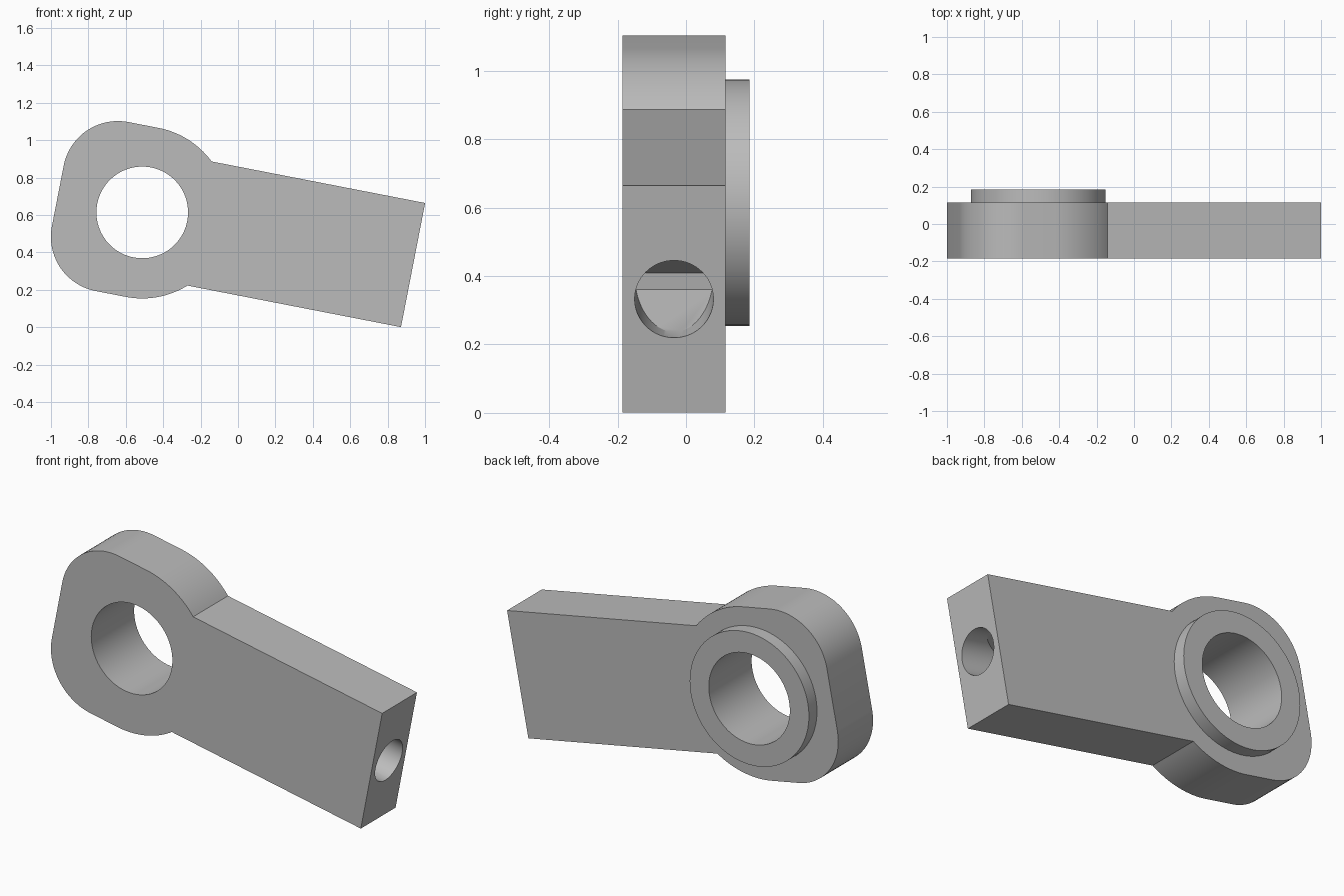
import bpy, bmesh, math
from mathutils import Vector, Matrix

cube = bpy.data.objects.get("Cube")
if cube:
    bpy.data.objects.remove(cube, do_unlink=True)

PIVOT = Vector((-0.512, 0, 0.614))   # centre of the bore
TILT = math.radians(11)
FRONT, BACK, COLLAR_BACK = -0.185, 0.115, 0.185
HEAD, FILLET, ARM, END = 0.46, 0.295, 0.338, 1.475
BORE_R, COLLAR_R, HOLE_R, HOLE_Y = 0.245, 0.36, 0.115, -0.035

grey = bpy.data.materials.new("plain grey")
grey.diffuse_color = (0.5, 0.5, 0.5, 1)
grey.use_nodes = True
grey.node_tree.nodes["Principled BSDF"].inputs["Base Color"].default_value = (0.5, 0.5, 0.5, 1)


def make_object(name, bm, cutter=False):
    bmesh.ops.recalc_face_normals(bm, faces=bm.faces)
    mesh = bpy.data.meshes.new(name)
    bm.to_mesh(mesh)
    bm.free()
    mesh.materials.append(grey)
    obj = bpy.data.objects.new(name, mesh)
    bpy.context.collection.objects.link(obj)
    obj.location = PIVOT
    obj.rotation_euler.y = TILT
    obj.hide_render = cutter
    return obj


def cylinder(radius, start, end, axis, centre=(0, 0, 0)):
    bm = bmesh.new()
    bmesh.ops.create_cone(bm, cap_ends=True, segments=96, radius1=radius,
                          radius2=radius, depth=end - start)
    turn = Matrix.Rotation(math.pi / 2, 4, "X" if axis == "Y" else "Y")
    shift = Vector(centre)
    shift["XYZ".index(axis)] = (start + end) / 2
    bmesh.ops.transform(bm, matrix=Matrix.Translation(shift) @ turn, verts=bm.verts)
    return bm


def arc(cx, cz, radius, a0, a1, steps=20):
    return [(cx + radius * math.cos(a), cz + radius * math.sin(a))
            for a in (a0 + (a1 - a0) * i / steps for i in range(steps + 1))]


def cut(obj, cutters):
    for cutter in cutters:
        mod = obj.modifiers.new("cut", "BOOLEAN")
        mod.operation, mod.solver, mod.object = "DIFFERENCE", "EXACT", cutter
    bpy.context.view_layer.update()
    depsgraph = bpy.context.evaluated_depsgraph_get()
    mesh = bpy.data.meshes.new_from_object(obj.evaluated_get(depsgraph))
    obj.modifiers.clear()
    obj.data = mesh
    bpy.ops.object.select_all(action="DESELECT")
    obj.select_set(True)
    bpy.context.view_layer.objects.active = obj
    bpy.ops.object.shade_smooth_by_angle(angle=math.radians(25))


# Link body: upper half of the outline, mirrored for the lower half
c = HEAD - FILLET
upper = ([(END, ARM)]
         + arc(0, 0, HEAD, math.asin(ARM / HEAD), math.pi / 2)
         + arc(-c, c, FILLET, math.pi / 2, math.pi))
outline = upper + [(x, -z) for x, z in reversed(upper)]
bm = bmesh.new()
face = bm.faces.new([bm.verts.new((x, FRONT, z)) for x, z in outline])
extruded = bmesh.ops.extrude_face_region(bm, geom=[face])["geom"]
bmesh.ops.translate(bm, vec=(0, BACK - FRONT, 0),
                    verts=[g for g in extruded if isinstance(g, bmesh.types.BMVert)])
body = make_object("link_body", bm)

# Raised collar on the back
collar = make_object("collar", cylinder(COLLAR_R, BACK, COLLAR_BACK, "Y"))

# Cutter for the bore
bore = make_object("bore_cutter", cylinder(BORE_R, -0.4, 0.4, "Y"), True)

# Cutter for the blind end hole, tapering inside to a sloped floor and roof
bm = cylinder(HOLE_R, END - 0.3, END + 0.05, "X", (0, HOLE_Y, 0))
for point, normal in (((END - 0.09, 0, -HOLE_R), (0.085, 0, 0.21)),
                      ((END - 0.1, 0, HOLE_R), (0.095, 0, -0.2))):
    result = bmesh.ops.bisect_plane(bm, geom=bm.verts[:] + bm.edges[:] + bm.faces[:],
                                    plane_co=point, plane_no=normal, clear_inner=True)
    rim = [g for g in result["geom_cut"] if isinstance(g, bmesh.types.BMEdge)]
    bmesh.ops.holes_fill(bm, edges=rim, sides=0)
end_hole = make_object("end_hole_cutter", bm, True)

cut(body, [bore, end_hole])
cut(collar, [bore])
for helper in (bore, end_hole):
    bpy.data.objects.remove(helper, do_unlink=True)
